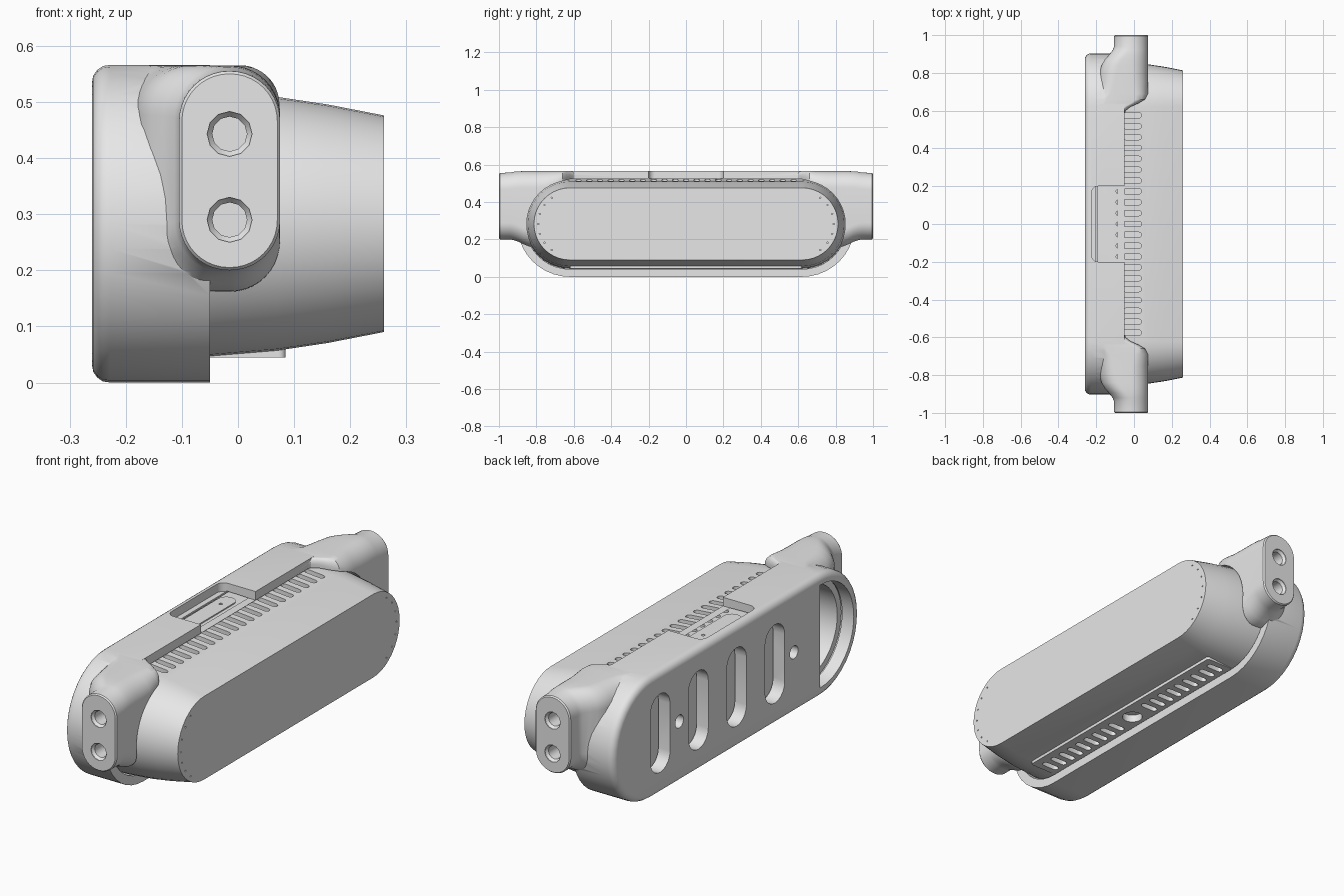
import bpy, bmesh, math
from mathutils import Vector

if "Cube" in bpy.data.objects:
    bpy.data.objects.remove(bpy.data.objects["Cube"])

MID = 0.283      # height of the long axis
HALF = 0.62      # half distance between the rounded end centres

grey = bpy.data.materials.new("light grey")
grey.use_nodes = True
grey.diffuse_color = (0.8, 0.8, 0.8, 1)
grey.node_tree.nodes["Principled BSDF"].inputs["Base Color"].default_value = (0.8, 0.8, 0.8, 1)


def stadium(half, r, n=20):
    """Long-round outline, long along its first axis."""
    pts = []
    for side, start in ((1, -math.pi / 2), (-1, math.pi / 2)):
        for i in range(n + 1):
            a = start + math.pi * i / n
            pts.append((side * half + r * math.cos(a), r * math.sin(a)))
    return pts


def rounded_rect(u0, u1, v0, v1, r, n=10):
    pts = []
    corners = ((u1 - r, v0 + r), (u1 - r, v1 - r), (u0 + r, v1 - r), (u0 + r, v0 + r))
    for k, (u, v) in enumerate(corners):
        for i in range(n + 1):
            a = math.pi / 2 * (k - 1 + i / n)
            pts.append((u + r * math.cos(a), v + r * math.sin(a)))
    return pts


def circle(u, v, r, n=12):
    return [(u + r * math.cos(math.tau * i / n), v + r * math.sin(math.tau * i / n)) for i in range(n)]


# outline placement: across x, across y, across z
def at_x(pts, x): return [Vector((x, u, MID + v)) for u, v in pts]
def at_y(pts, y): return [Vector((u, y, v)) for u, v in pts]
def at_z(pts, z): return [Vector((u, v, z)) for u, v in pts]


def loft(bm, rings):
    loops = [[bm.verts.new(p) for p in ring] for ring in rings]
    n = len(loops[0])
    for a, b in zip(loops, loops[1:]):
        for i in range(n):
            bm.faces.new((a[i], a[(i + 1) % n], b[(i + 1) % n], b[i]))
    bm.faces.new(loops[0][::-1])
    bm.faces.new(loops[-1])


def make(name, solids):
    """One object from a list of lofted solids."""
    bm = bmesh.new()
    for rings in solids:
        loft(bm, rings)
    bmesh.ops.remove_doubles(bm, verts=bm.verts, dist=1e-6)
    bmesh.ops.recalc_face_normals(bm, faces=bm.faces)
    mesh = bpy.data.meshes.new(name)
    bm.to_mesh(mesh)
    bm.free()
    mesh.materials.append(grey)
    ob = bpy.data.objects.new(name, mesh)
    bpy.context.collection.objects.link(ob)
    return ob


def boolean(ob, tool, operation):
    tool.hide_render = True
    mod = ob.modifiers.new("bool", "BOOLEAN")
    mod.operation, mod.solver, mod.object = operation, "EXACT", tool
    bpy.context.view_layer.objects.active = ob
    bpy.ops.object.modifier_apply(modifier=mod.name)
    bpy.data.objects.remove(tool)


def smooth(ob):
    bpy.ops.object.select_all(action="DESELECT")
    ob.select_set(True)
    bpy.context.view_layer.objects.active = ob
    bpy.ops.object.shade_smooth_by_angle(angle=math.radians(32))


# ---- mounting shell: long-round tray with a softened back edge
hull = [(-.26, .253), (-.258, .264), (-.251, .274), (-.241, .281), (-.228, .283), (-.05, .283)]
shell = make("mounting_shell", [[at_x(stadium(HALF, r), x) for x, r in hull]])

# ears flaring out of the tray: y, x0, x1, z0, z1, corner radius
ear = [(.58, -.2, -.052, .25, .565, .02), (.6, -.2, -.045, .24, .565, .025),
       (.62, -.2, -.02, .23, .565, .03), (.64, -.198, .025, .21, .565, .04),
       (.66, -.196, .058, .19, .565, .05), (.69, -.192, .074, .175, .565, .07),
       (.75, -.188, .075, .165, .565, .085), (.8, -.182, .075, .16, .565, .089),
       (.84, -.172, .075, .163, .565, .089), (.87, -.155, .075, .175, .565, .089),
       (.895, -.133, .075, .187, .564, .089), (.92, -.113, .075, .196, .562, .089),
       (.94, -.105, .075, .2, .558, .089), (.994, -.105, .075, .2, .555, .089),
       (1, -.1, .07, .205, .55, .084)]
for s in (1, -1):
    rings = [at_y(rounded_rect(*sec), s * y) for y, *sec in ear]
    boolean(shell, make("ear", [rings]), "UNION")

# hollow for the body
hollow = [(-.2, .246), (-.05, .242), (.08, .231), (.15, .225)]
boolean(shell, make("hollow", [[at_x(stadium(HALF, r), x) for x, r in hollow]]), "DIFFERENCE")

# notch over the control panel
notch = rounded_rect(-.225, .2, -.2, .2, .035)
boolean(shell, make("notch", [[at_z(notch, .526), at_z(notch, .7)]]), "DIFFERENCE")

# back plate slots and screw holes, ear bolt holes
cuts = []
for k in range(4):
    slot = [(-v + .28 * (k - 1), u) for u, v in stadium(.11, .072, 10)]
    cuts.append([at_x(slot, -.3), at_x(slot, -.197)])
for y in (.42, -.42):
    hole = circle(y, 0, .03, 20)
    cuts.append([at_x(hole, -.3), at_x(hole, -.197)])
for s in (1, -1):
    for z in (.29, .443):
        cuts.append([at_y(circle(-.015, z, r), s * y)
                     for y, r in ((1.01, .04), (.997, .04), (.985, .031), (.9, .031))])
boolean(shell, make("hole_cutters", cuts), "DIFFERENCE")


# half-round opening at one end of the back plate
def end_opening(r):
    arc = [(-HALF - r * math.sin(math.pi * i / 24), r * math.cos(math.pi * i / 24)) for i in range(25)]
    return arc + [(-.61, -r), (-.61, r)]


boolean(shell, make("opening", [[at_x(end_opening(.238), x) for x in (-.3, -.19)]]), "DIFFERENCE")
smooth(shell)

# ---- body: tapered long-round block
profile = [(-.195, .24), (-.05, .236), (.07, .226), (.16, .2125), (.26, .193)]
body = make("body", [[at_x(stadium(HALF, r), x) for x, r in profile]])

# flat grille plate under the body
plate = rounded_rect(-.1, .085, -.62, .62, .012, 4)
boolean(body, make("grille", [[at_z(plate, .045), at_z(plate, .1)]]), "UNION")

# vent slots above and below, sound hole, pin holes, end recess
cuts = [[at_x(end_opening(.21), x) for x in (-.3, -.02)]]
for k in range(-10, 11):
    y = k * .0575
    x0 = -.095 if abs(k) <= 3 else -.06
    for start, end, low, high in ((x0, .04, .485, .6), (-.035, .05, -.01, .075)):
        if low < 0 and abs(k) < 2:
            continue
        vent = [(u + (start + end) / 2, v + y) for u, v in stadium((end - start) / 2 - .014, .014, 6)]
        cuts.append([at_z(vent, low), at_z(vent, high)])
cuts.append([at_z(circle(.01, 0, .045, 24), z) for z in (-.01, .08)])
for s in (1, -1):
    for k in range(-3, 4):
        a = k * .32
        pin = circle(s * (HALF + .17 * math.cos(a)), .17 * math.sin(a), .004, 6)
        cuts.append([at_x(pin, .25), at_x(pin, .28)])
boolean(body, make("vent_cutters", cuts), "DIFFERENCE")
smooth(body)

# ---- control panel in the notch
pad = [(v - .148, u) for u, v in stadium(.125, .04, 10)][::-1]
panel = make("control_panel", [[at_z(pad, .519), at_z(pad, .526)]])
dot = circle(-.148, .085, .008)
boolean(panel, make("indicator", [[at_z(dot, .523), at_z(dot, .54)]]), "DIFFERENCE")
smooth(panel)
